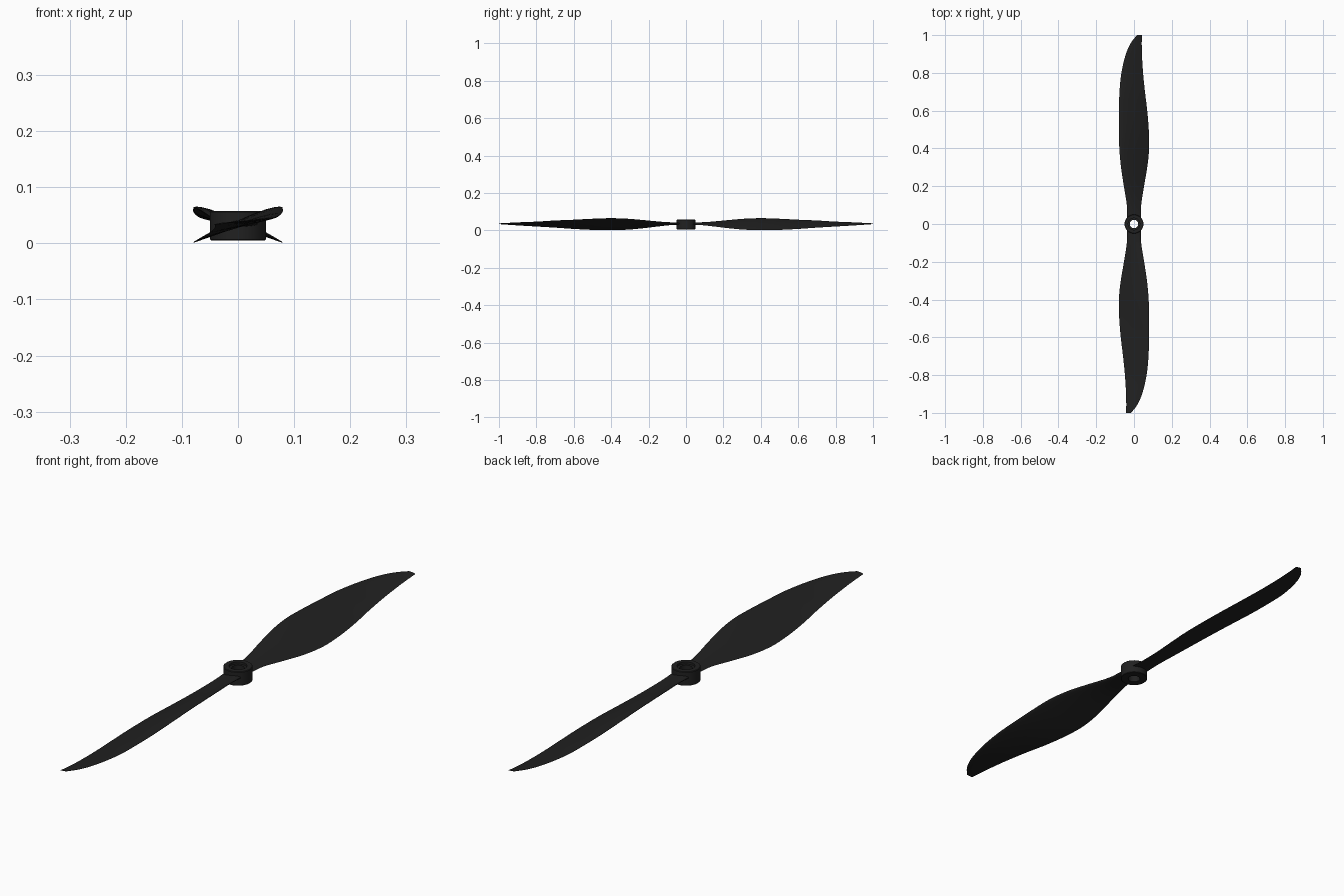
import bpy, bmesh, math

if "Cube" in bpy.data.objects:
    bpy.data.objects.remove(bpy.data.objects["Cube"])

mat = bpy.data.materials.new("black_plastic")
mat.diffuse_color = (0.015, 0.015, 0.015, 1)
mat.use_nodes = True
mat.node_tree.nodes["Principled BSDF"].inputs["Base Color"].default_value = mat.diffuse_color


def finish(bm, name, angle):
    bmesh.ops.recalc_face_normals(bm, faces=bm.faces)
    me = bpy.data.meshes.new(name)
    bm.to_mesh(me)
    bm.free()
    ob = bpy.data.objects.new(name, me)
    me.materials.append(mat)
    bpy.context.collection.objects.link(ob)
    bpy.ops.object.select_all(action='DESELECT')
    ob.select_set(True)
    bpy.context.view_layer.objects.active = ob
    bpy.ops.object.shade_smooth_by_angle(angle=math.radians(angle))
    return ob


# Blade stations: y, leading x, leading z, trailing x, trailing z, thickness
STATIONS = [
    (0.03, -0.036, 0.035, 0.036, 0.032, 0.018),
    (0.10, -0.038, 0.039, 0.038, 0.027, 0.017),
    (0.20, -0.054, 0.050, 0.053, 0.015, 0.017),
    (0.30, -0.069, 0.060, 0.070, 0.005, 0.017),
    (0.40, -0.078, 0.064, 0.080, 0.001, 0.016),
    (0.50, -0.080, 0.061, 0.078, 0.003, 0.015),
    (0.60, -0.080, 0.056, 0.070, 0.008, 0.013),
    (0.70, -0.077, 0.052, 0.058, 0.015, 0.011),
    (0.80, -0.067, 0.046, 0.048, 0.021, 0.009),
    (0.90, -0.043, 0.042, 0.042, 0.027, 0.007),
    (0.96, -0.016, 0.039, 0.041, 0.031, 0.005),
    (1.00, 0.016, 0.037, 0.042, 0.034, 0.003),
]


def smooth_stations(rows, steps=5):
    out = []
    for i in range(len(rows) - 1):
        a, b = rows[max(i - 1, 0)], rows[i]
        c, d = rows[i + 1], rows[min(i + 2, len(rows) - 1)]
        h = c[0] - b[0]
        for s in range(steps):
            t = s / steps
            row = [b[0] + h * t]
            for k in range(1, 6):
                m0 = (c[k] - a[k]) / (c[0] - a[0]) * h
                m1 = (d[k] - b[k]) / (d[0] - b[0]) * h
                row.append((2*t**3 - 3*t*t + 1) * b[k] + (t**3 - 2*t*t + t) * m0
                           + (3*t*t - 2*t**3) * c[k] + (t**3 - t*t) * m1)
            out.append(row)
    return out + [rows[-1]]


def section(row, n=12):
    # aerofoil with a round leading edge and a sharp trailing edge
    y, lx, lz, tx, tz, thick = row
    chord = math.hypot(tx - lx, tz - lz)
    ux, uz = (tx - lx) / chord, (tz - lz) / chord
    pts = []
    for i in range(2 * n):
        a = math.pi * i / n
        c = (1 + math.cos(a)) / 2
        shape = 2.6 * (0.594 * math.sqrt(c) - 0.252 * c - 0.703 * c*c + 0.569 * c**3 - 0.203 * c**4)
        shape = shape * 1.25
        off = thick * shape * (0.75 if i < n else -0.35) + (0.001 * (1 - c) if i == n else 0)
        pts.append((lx + ux * chord * c - uz * off, y, lz + uz * chord * c + ux * off))
    return pts


def blade(name, sign):
    bm = bmesh.new()
    rings = [[bm.verts.new((sign * x, sign * y, z)) for x, y, z in section(r)]
             for r in smooth_stations(STATIONS)]
    for a, b in zip(rings, rings[1:]):
        for i in range(len(a)):
            j = (i + 1) % len(a)
            bm.faces.new((a[i], a[j], b[j], b[i]))
    bm.faces.new(rings[0])
    bm.faces.new(rings[-1])
    return finish(bm, name, 50)


blade("blade_back", 1)
blade("blade_front", -1)

# Hub: turned ring with a bore and a shallow counterbore on top
profile = [(0.022, 0.005), (0.048, 0.005), (0.050, 0.007), (0.050, 0.056),
           (0.048, 0.058), (0.031, 0.058), (0.031, 0.050), (0.022, 0.050)]
bm = bmesh.new()
N = 48
rings = [[bm.verts.new((r * math.cos(2 * math.pi * k / N), r * math.sin(2 * math.pi * k / N), z))
          for r, z in profile] for k in range(N)]
for k in range(N):
    a, b = rings[k], rings[(k + 1) % N]
    for i in range(len(profile)):
        j = (i + 1) % len(profile)
        bm.faces.new((a[i], a[j], b[j], b[i]))
finish(bm, "hub", 30)
